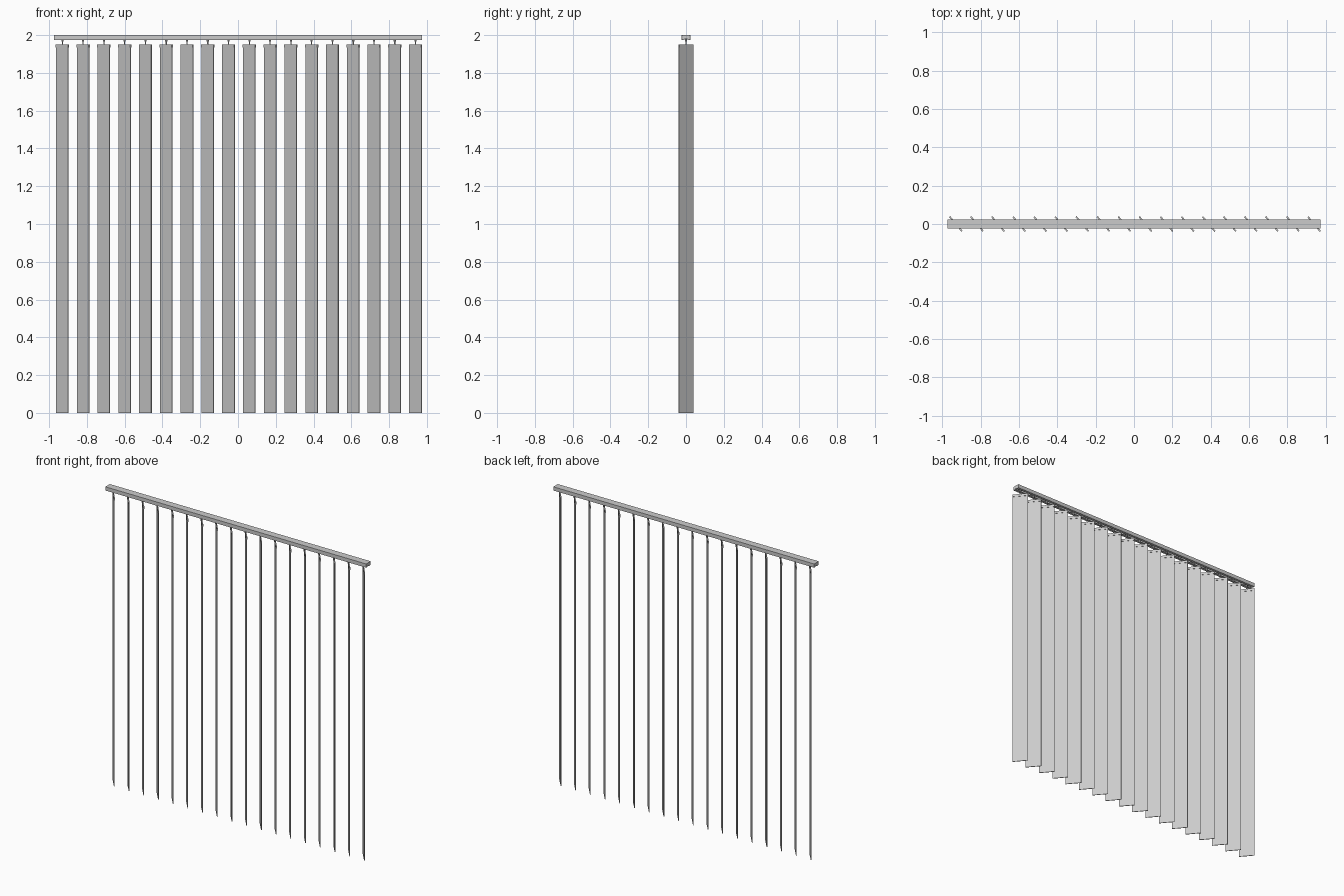
import bpy, bmesh, math
from mathutils import Matrix, Vector

if "Cube" in bpy.data.objects:
    bpy.data.objects.remove(bpy.data.objects["Cube"])

COUNT, PITCH, FIRST_X = 18, 0.11, -0.93
ANGLE = math.radians(-50)


def finish(bm, name):
    bmesh.ops.recalc_face_normals(bm, faces=bm.faces)
    mesh = bpy.data.meshes.new(name)
    bm.to_mesh(mesh)
    bm.free()
    return mesh


def add(name, mesh, loc=(0, 0, 0), rot=0):
    ob = bpy.data.objects.new(name, mesh)
    ob.location = loc
    ob.rotation_euler.z = rot
    bpy.context.collection.objects.link(ob)
    return ob


def box(bm, size, centre):
    m = Matrix.Translation(centre) @ Matrix.Diagonal((*size, 1))
    bmesh.ops.create_cube(bm, size=1, matrix=m)


def rod(bm, r, z0, z1):
    bmesh.ops.create_cone(bm, cap_ends=True, segments=10, radius1=r, radius2=r,
                          depth=z1 - z0, matrix=Matrix.Translation((0, 0, (z0 + z1) / 2)))


# Head rail: C-shaped channel with a slot underneath
half = [(0.007, 1.975), (0.024, 1.975), (0.024, 2.0)]
inner = [(0.020, 1.996), (0.020, 1.979), (0.007, 1.979)]
right = half
profile = (right + [(-y, z) for y, z in reversed(half)]
           + [(-y, z) for y, z in reversed(inner)] + inner)
bm = bmesh.new()
face = bm.faces.new([bm.verts.new((-0.975, y, z)) for y, z in profile])
ext = bmesh.ops.extrude_face_region(bm, geom=[face], use_keep_orig=True)
bmesh.ops.translate(bm, vec=Vector((1.95, 0, 0)),
                    verts=[v for v in ext["geom"] if isinstance(v, bmesh.types.BMVert)])
add("head_rail", finish(bm, "head_rail"))

# Rail end plugs
for side, name in ((-1, "left"), (1, "right")):
    bm = bmesh.new()
    box(bm, (0.012, 0.0396, 0.0166), (side * 0.969, 0, 1.9875))
    add(f"{name}_end_plug", finish(bm, "end_plug"))

# Shared slat mesh: thin vertical vane
bm = bmesh.new()
box(bm, (0.1, 0.004, 1.94), (0, 0, 0.97))
slat = finish(bm, "slat")

# Clip gripping the top of each slat
bm = bmesh.new()
box(bm, (0.1, 0.008, 0.016), (0, 0, 1.942))
clip = finish(bm, "slat_clip")

# Hanger: thin stem, collar, and carrier running inside the rail
bm = bmesh.new()
rod(bm, 0.003, 1.949, 1.968)
rod(bm, 0.006, 1.966, 1.982)
box(bm, (0.024, 0.034, 0.008), (0, 0, 1.985))
hanger = finish(bm, "hanger")

for i in range(COUNT):
    loc = (FIRST_X + i * PITCH, 0, 0)
    add(f"slat_{i + 1}", slat, loc, ANGLE)
    add(f"slat_clip_{i + 1}", clip, loc, ANGLE)
    add(f"hanger_{i + 1}", hanger, loc)
